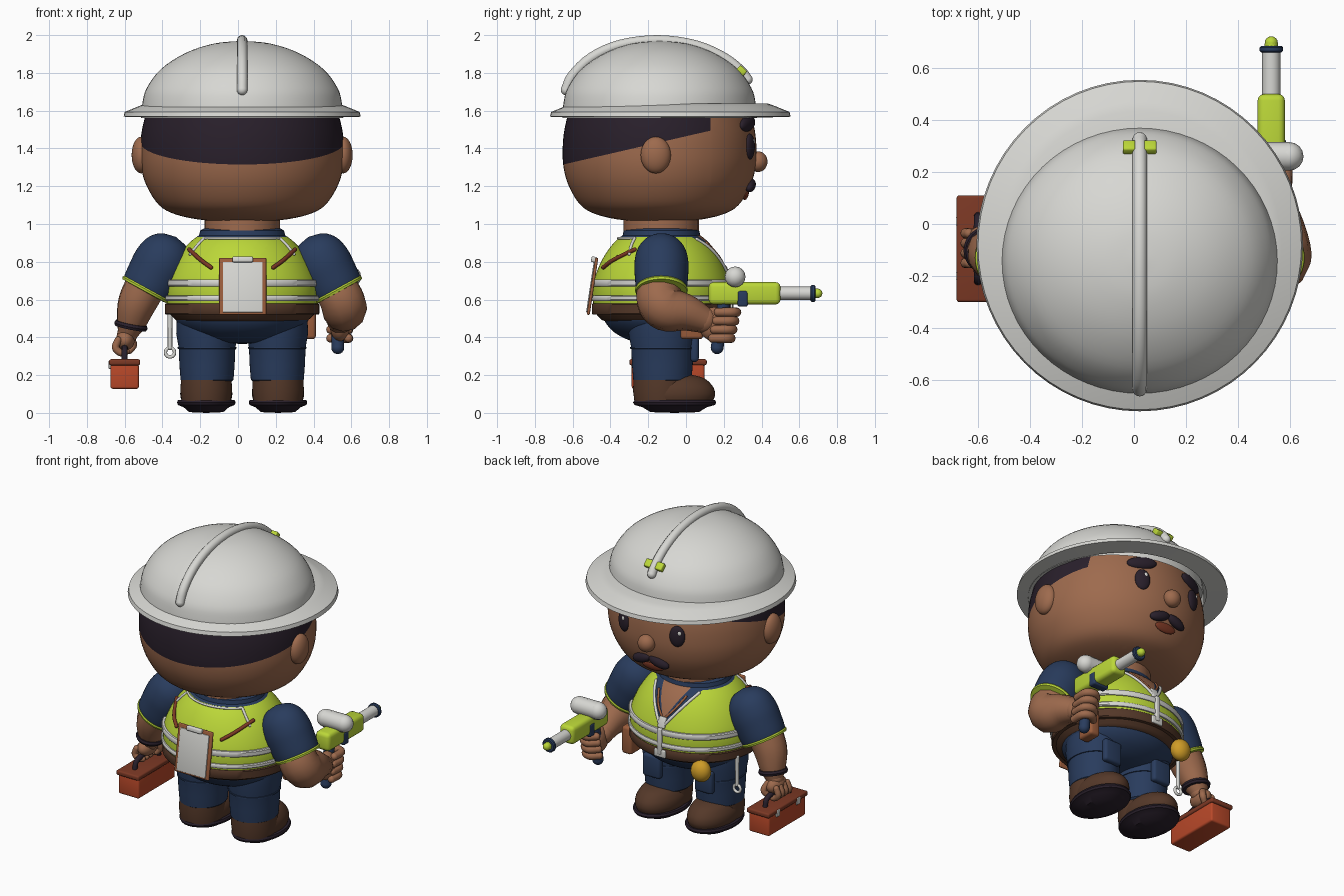
import bpy, bmesh, math
from mathutils import Vector, Matrix, Euler

if "Cube" in bpy.data.objects:
    bpy.data.objects.remove(bpy.data.objects["Cube"], do_unlink=True)

CX, HEAD_Y, BODY_Y = 0.022, -0.14, -0.13


def material(name, r, g, b):
    m = bpy.data.materials.new(name)
    m.use_nodes = True
    m.diffuse_color = (r, g, b, 1)
    bsdf = next(n for n in m.node_tree.nodes if n.type == "BSDF_PRINCIPLED")
    bsdf.inputs["Base Color"].default_value = (r, g, b, 1)
    return m


SKIN = material("skin", 0.34, 0.145, 0.075)
WHITE = material("off_white", 0.68, 0.68, 0.65)
NAVY = material("navy", 0.022, 0.045, 0.11)
LIME = material("lime", 0.50, 0.68, 0.04)
DARK = material("dark_plum", 0.022, 0.014, 0.024)
BROWN = material("leather", 0.09, 0.04, 0.022)
RED = material("red", 0.48, 0.065, 0.022)
BRICK = material("dark_red", 0.20, 0.04, 0.018)
YELLOW = material("yellow", 0.62, 0.33, 0.02)
TAN = material("tan", 0.33, 0.11, 0.045)


def finish(bm, name, *mats):
    bmesh.ops.recalc_face_normals(bm, faces=bm.faces)
    me = bpy.data.meshes.new(name)
    bm.to_mesh(me)
    bm.free()
    for m in mats:
        me.materials.append(m)
    me.shade_smooth()
    me.set_sharp_from_angle(angle=math.radians(38))
    ob = bpy.data.objects.new(name, me)
    bpy.context.collection.objects.link(ob)
    return ob


def smooth_path(pts, n=4):
    """Catmull-Rom through points of any dimension."""
    p = [Vector(q) for q in pts]
    p = [p[0] * 2 - p[1]] + p + [p[-1] * 2 - p[-2]]
    out = []
    for a, b, c, d in zip(p, p[1:], p[2:], p[3:]):
        for i in range(n):
            t = i / n
            out.append((b * 2 + (c - a) * t + (a * 2 - b * 5 + c * 4 - d) * t * t
                        + (b * 3 - a - c * 3 + d) * t ** 3) / 2)
    return out + [p[-2]]


def radius_at(profile, z):
    for a, b in zip(profile, profile[1:]):
        if a[1] <= z <= b[1]:
            return a[0] + (b[0] - a[0]) * (z - a[1]) / max(b[1] - a[1], 1e-6)
    return profile[-1][0]


def lathe_mesh(profile, loc=(0, 0, 0), sy=1, axis=(0, 0, 1), steps=64):
    bm = bmesh.new()
    vs = [bm.verts.new((max(r, 0), 0, z)) for r, z in profile]
    es = [bm.edges.new(e) for e in zip(vs, vs[1:])]
    bmesh.ops.spin(bm, geom=vs + es, axis=(0, 0, 1), cent=(0, 0, 0), steps=steps, angle=math.tau)
    bmesh.ops.remove_doubles(bm, verts=bm.verts, dist=1e-4)
    turn = Vector((0, 0, 1)).rotation_difference(Vector(axis)).to_matrix().to_4x4()
    bm.transform(Matrix.Translation(loc) @ turn @ Matrix.Diagonal((1, sy, 1, 1)))
    return bm


def lathe(name, profile, mat, loc=(0, 0, 0), sy=1, axis=(0, 0, 1), steps=48):
    return finish(lathe_mesh(profile, loc, sy, axis, steps), name, mat)


def rod(name, mat, loc, axis, r, length, bev=0.006):
    return lathe(name, [(0, 0), (r - bev, 0), (r, bev), (r, length - bev), (r - bev, length), (0, length)],
                 mat, loc, 1, axis, 24)


def ball(name, loc, radii, mat, rot=(0, 0, 0), seg=32):
    bm = bmesh.new()
    bmesh.ops.create_uvsphere(bm, u_segments=seg, v_segments=seg // 2, radius=1)
    bm.transform(Matrix.LocRotScale(Vector(loc), Euler(rot), Vector(radii)))
    return finish(bm, name, mat)


def box(name, loc, size, mat, bev=0.01, rot=(0, 0, 0)):
    bm = bmesh.new()
    bmesh.ops.create_cube(bm, size=1)
    bm.transform(Matrix.Diagonal((*size, 1)))
    bmesh.ops.bevel(bm, geom=bm.edges[:], offset=bev, segments=3, profile=0.5, affect="EDGES")
    bm.transform(Matrix.LocRotScale(Vector(loc), Euler(rot), None))
    return finish(bm, name, mat)


def tube(name, pts, mat):
    """Round-ended tube through (x, y, z, radius) points."""
    path = smooth_path(pts)
    cu = bpy.data.curves.new(name, "CURVE")
    cu.dimensions, cu.bevel_depth, cu.bevel_resolution = "3D", 1, 4
    sp = cu.splines.new("POLY")
    sp.points.add(len(path) - 1)
    for q, v in zip(sp.points, path):
        q.co, q.radius = (*v[:3], 1), v[3]
    tmp = bpy.data.objects.new(name, cu)
    bpy.context.collection.objects.link(tmp)
    me = bpy.data.meshes.new_from_object(tmp.evaluated_get(bpy.context.evaluated_depsgraph_get()))
    bpy.data.objects.remove(tmp)
    bm = bmesh.new()
    bm.from_mesh(me)
    for f in bm.faces:
        f.material_index = 0
    for v in (path[0], path[-1]):
        bmesh.ops.create_uvsphere(bm, u_segments=16, v_segments=8, radius=v[3], matrix=Matrix.Translation(v[:3]))
    bpy.data.meshes.remove(me)
    return finish(bm, name, mat)


def cut(bm, co, no):
    bmesh.ops.bisect_plane(bm, geom=bm.verts[:] + bm.edges[:] + bm.faces[:], plane_co=co, plane_no=no)


# Head with hair
HEAD = smooth_path([(0, 1.01), (.2, 1.02), (.35, 1.05), (.44, 1.1), (.505, 1.2), (.535, 1.3), (.54, 1.4), (.53, 1.5), (.5, 1.62)])
bm = lathe_mesh(HEAD, (CX, HEAD_Y, 0), 0.95)
cut(bm, (0, -.65, 1.315), (0, -.23, 1))
cut(bm, (0, .13, 0), (0, 1, 0))
for f in bm.faces:
    c = f.calc_center_median()
    f.material_index = int(c.y < .13 and c.z > 1.315 + .23 * (c.y + .65))
finish(bm, "head", SKIN, DARK)


def face(phi, z, off=0):
    r = radius_at(HEAD, z) + off
    return Vector((CX + r * math.sin(phi), HEAD_Y + .95 * r * math.cos(phi), z))


ball("nose", face(0, 1.33, .01), (.055, .05, .055), SKIN)
ball("mouth", face(0, 1.155), (.075, .014, .03), BRICK, (-.3, 0, 0))
for s, side in ((-1, "right"), (1, "left")):
    a = s * .37
    ball(side + "_ear", (CX + s * .535, -.16, 1.365), (.05, .08, .097), SKIN)
    ball(side + "_eye", face(a, 1.41), (.048, .022, .068), DARK, (0, 0, -a))
    ball(side + "_eye_glint", face(a - .03, 1.437, .019), (.012, .006, .014), WHITE, (0, 0, -a), 12)
    ball(side + "_brow", face(a, 1.53), (.095, .028, .04), DARK, (0, s * .15, -a))
    ball(side + "_moustache", face(s * .125, 1.205, .003), (.07, .028, .032), DARK, (0, s * .3, -s * .125))

# Hard hat
lathe("hat_dome", smooth_path([(.535, 1.56), (.528, 1.64), (.505, 1.72), (.43, 1.82), (.3, 1.905), (.15, 1.955), (0, 1.97)]),
      WHITE, (CX, HEAD_Y, 0), .963, steps=64)
lathe("hat_brim", [(.35, 1.64), (.51, 1.637), (.545, 1.625), (.622, 1.593), (.628, 1.568), (.5, 1.564)],
      WHITE, (CX, -.083, 0), 1.015, steps=64)
ridge = [(-.635, 1.71), (-.6, 1.785), (-.5, 1.88), (-.35, 1.947), (-.15, 1.972), (.05, 1.945), (.2, 1.88), (.29, 1.81), (.325, 1.765)]
tube("hat_ridge", [(CX, y, z, .028) for y, z in ridge], WHITE)
for s in (-1, 1):
    box("hat_clip", (CX + s * .04, .295, 1.812), (.05, .05, .035), LIME, .008, (-.75, 0, 0))

# Neck, torso and vest
rod("neck", SKIN, (CX, BODY_Y, .9), (0, 0, 1), .2, .16)
TORSO = smooth_path([(0, .47), (.3, .48), (.37, .51), (.395, .55), (.405, .62), (.4, .69), (.37, .77), (.33, .84), (.28, .9), (.22, .945), (.17, .96)])
bm = lathe_mesh(TORSO, (CX, BODY_Y, 0), .9)
for z in (.58, .93):
    cut(bm, (0, 0, z), (0, 0, 1))
for s in (-1, 1):
    cut(bm, (CX, 0, .71), (s, 0, -.75))
    cut(bm, (CX, 0, .76), (s, 0, -.55))
for f in bm.faces:
    c = f.calc_center_median()
    dx, front = abs(c.x - CX), c.y > BODY_Y
    if c.z < .58:
        f.material_index = 1
    elif front and dx < .55 * (c.z - .76):
        f.material_index = 3
    elif c.z > .93 or (front and dx < .75 * (c.z - .71)):
        f.material_index = 2
finish(bm, "torso_vest", LIME, BROWN, NAVY, SKIN)


def on_body(dx, z, side, r, off=.004):
    """Point on the torso surface at a sideways offset, with a tube radius."""
    rr = radius_at(TORSO, z) + off
    return (CX + dx, BODY_Y + side * .9 * math.sqrt(max(rr * rr - dx * dx, 0)), z, r)


def band(name, z, h, off, mat):
    r = radius_at(TORSO, z)
    lathe(name, [(r - .03, z - h), (r + off - .005, z - h), (r + off, z - h + .006), (r + off, z + h - .006),
                 (r + off - .005, z + h), (r - .03, z + h)], mat, (CX, BODY_Y, 0), .9, steps=64)


band("vest_stripe_upper", .688, .018, .014, WHITE)
band("vest_stripe_lower", .607, .014, .014, WHITE)
band("belt", .55, .03, .014, BROWN)
lathe("shirt_collar", [(.19, .92), (.232, .925), (.222, .965), (.205, .975), (.18, .96)], NAVY, (CX, BODY_Y, 0), .9)
tube("back_neck_trim", [on_body(x * .04, .925, -1, .007) for x in range(-5, 6)], WHITE)
for s in (-1, 1):
    tube("vest_front_trim", [on_body(s * .75 * (z - .71), z, 1, .009) for z in (.715, .77, .83, .88, .92)], WHITE)
    tube("vest_back_trim", [on_body(s * x, z, -1, .008) for x, z in ((.2, .925), (.235, .89), (.275, .84))], WHITE)
    tube("back_strap", [on_body(s * x, z, -1, .011, .01) for x, z in ((.28, .865), (.22, .81), (.165, .77))], BRICK)
    tube("lanyard", [on_body(s * x, z, 1, .007) for x, z in ((.1, .9), (.06, .83), (.0, .76))], TAN)
box("badge", on_body(0, .745, 1, 0)[:3], (.05, .02, .07), WHITE, .006, (.35, 0, 0))
box("vest_zip", on_body(0, .63, 1, 0, .006)[:3], (.03, .025, .17), WHITE, .006)
box("belt_buckle", on_body(0, .55, 1, 0, .014)[:3], (.08, .02, .05), WHITE, .006)

# Clipboard on the back
lean = (-.15, 0, 0)
box("clipboard", (.025, -.495, .67), (.25, .016, .305), TAN, .006, lean)
box("clipboard_paper", (.025, -.505, .665), (.21, .008, .27), WHITE, .003, lean)
box("clipboard_clip", (.025, -.487, .812), (.11, .03, .03), WHITE, .008, lean)

# Trousers and boots
lathe("trouser_hips", smooth_path([(0, .365), (.16, .375), (.28, .42), (.345, .48), (.36, .54)]), NAVY, (CX, BODY_Y, 0), .86)
for s, side in ((-1, "right"), (1, "left")):
    x = CX + s * .19
    lathe(side + "_leg", [(0, .165), (.128, .165), (.14, .175), (.146, .25), (.15, .345), (.163, .42), (.16, .5), (0, .51)],
          NAVY, (x - s * .004, -.125, 0), 1.1)
    lathe(side + "_leg_seam", [(.13, .335), (.155, .34), (.155, .348), (.13, .352)], NAVY, (x - s * .004, -.125, 0), 1.1)
    box(side + "_thigh_pocket", (x, .045, .345), (.13, .045, .15), NAVY, .018)
    lathe(side + "_boot_sole", [(0, 0), (.09, .004), (.12, .03), (.15, .042), (.155, .055), (.15, .068), (0, .075)],
          DARK, (x, -.06, 0), 1.42)
    lathe(side + "_boot", smooth_path([(.13, .06), (.138, .1), (.128, .145), (.09, .19), (0, .215)]), BROWN, (x, -.06, 0), 1.55)
    lathe(side + "_boot_shaft", [(.13, .06), (.137, .12), (.133, .19), (0, .2)], BROWN, (x, -.13, 0), 1.1)

# Sleeves
SLEEVE = smooth_path([(0, -.15), (.08, -.128), (.13, -.075), (.15, 0), (.149, .08), (.138, .175), (.11, .178)])
for s, side in ((-1, "right"), (1, "left")):
    axis = (s * .48, 0, -.88)
    c = (CX + s * .422, BODY_Y, .8)
    lathe(side + "_sleeve", SLEEVE, NAVY, c, .95, axis)
    lathe(side + "_sleeve_hem", [(.1, .162), (.143, .162), (.147, .17), (.143, .182), (.1, .184)], LIME, c, .95, axis)

# Lowered arm and toolbox
tube("right_forearm", [(-.48, -.13, .69, .11), (-.535, -.12, .58, .103), (-.565, -.1, .48, .08), (-.585, -.09, .42, .055)], SKIN)
lathe("wristband", [(.05, -.016), (.084, -.014), (.09, 0), (.084, .014), (.05, .016)], DARK, (-.567, -.1, .462), 1, (-.2, .1, -1))
ball("right_hand", (-.597, -.09, .385), (.05, .08, .055), SKIN)
for i in range(4):
    y = -.15 + i * .038
    tube("right_finger", [(-.635, y, .385, .019), (-.648, y, .345, .02), (-.62, y, .318, .019), (-.59, y, .325, .017)], SKIN)
tube("right_thumb", [(-.57, -.04, .40, .022), (-.555, -.02, .36, .021), (-.575, -.03, .33, .018)], SKIN)
box("toolbox", (-.6, -.095, .195), (.15, .385, .135), RED, .012)
box("toolbox_lid", (-.6, -.095, .268), (.165, .41, .032), BRICK, .01)
tube("toolbox_handle", [(-.6, -.22, .28, .016), (-.6, -.2, .33, .016), (-.6, -.095, .347, .018), (-.6, .01, .33, .016), (-.6, .03, .28, .016)], DARK)
for y in (-.2, .01):
    box("toolbox_latch", (-.678, y, .255), (.014, .035, .045), WHITE, .004)

# Raised arm and spray tool
tube("left_forearm", [(.5, -.13, .69, .115), (.55, -.145, .6, .12), (.562, -.1, .55, .12), (.555, 0, .53, .098), (.54, .1, .49, .07)], SKIN)
ball("left_hand", (.54, .15, .47), (.055, .085, .09), SKIN)
for i in range(4):
    z = .395 + i * .046
    y = .01 * i
    tube("left_finger", [(.585, .14 + y, z, .023), (.582, .215 + y, z, .025), (.535, .238 + y, z, .025), (.49, .205 + y, z, .023)], SKIN)
tube("tool_grip", [(.528, .165, .345, .034), (.528, .18, .45, .032), (.528, .2, .58, .034)], NAVY)
box("tool_body", (.528, .31, .633), (.105, .38, .118), LIME, .025)
box("tool_strap", (.528, .3, .605), (.114, .055, .085), NAVY, .012)
tube("tool_tank", [(.46, .26, .72, .055), (.53, .26, .72, .055), (.597, .26, .72, .055)], WHITE)
rod("tool_barrel", WHITE, (.528, .49, .633), (0, 1, 0), .035, .18)
rod("tool_collar", NAVY, (.528, .66, .633), (0, 1, 0), .045, .025)
tube("tool_tip", [(.528, .68, .633, .026), (.528, .697, .633, .025)], LIME)

# Belt items
ball("tape_measure", (-.225, .165, .47), (.065, .055, .07), YELLOW)
box("belt_pouch", (.375, .03, .48), (.075, .12, .18), TAN, .018)
tube("wrench_bar", [(-.36, -.02, .53, .013), (-.36, -.02, .44, .012), (-.36, -.02, .345, .012)], WHITE)
ring = [(-.36 + .024 * math.cos(a * math.tau / 12), -.02, .32 + .024 * math.sin(a * math.tau / 12), .009) for a in range(13)]
tube("wrench_ring", ring, WHITE)
